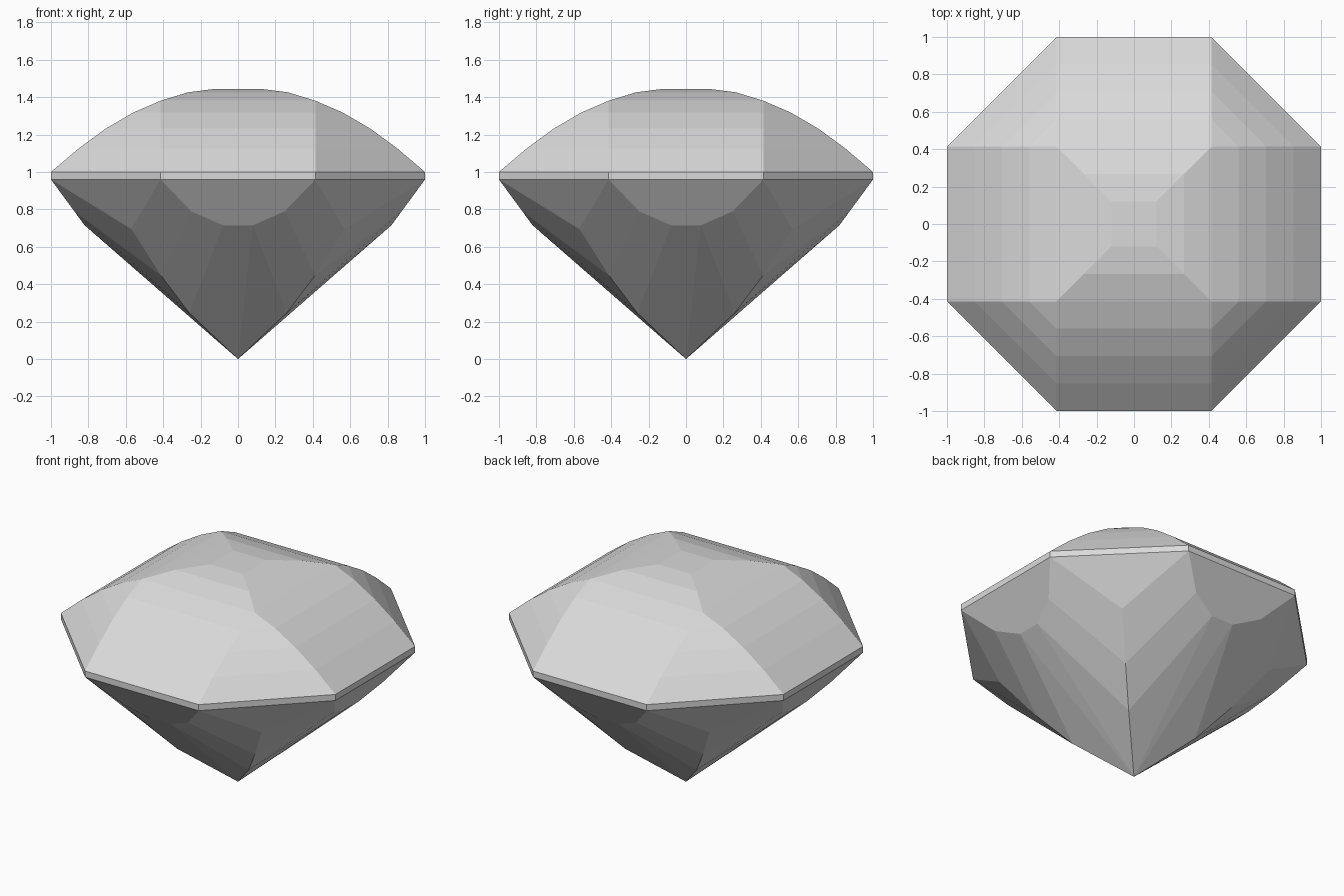
import bpy
import bmesh
from math import pi
from mathutils import Matrix, Vector

cube = bpy.data.objects.get("Cube")
if cube:
    bpy.data.objects.remove(cube, do_unlink=True)

HALF_SIDE = 0.414   # half the length of one girdle side
GIRDLE_LOW = 0.96

stone = bpy.data.materials.new("pale_grey_stone")
stone.use_nodes = True
colour = (0.7, 0.7, 0.7, 1)
stone.diffuse_color = colour
stone.node_tree.nodes["Principled BSDF"].inputs["Base Color"].default_value = colour

bm = bmesh.new()


def face(points):
    return bm.faces.new([bm.verts.new(p) for p in points])


def ring(d, z):
    """Octagon that closes to a square as it shrinks."""
    c = min(HALF_SIDE, d)
    points = []
    for turn in range(4):
        spin = Matrix.Rotation(turn * pi / 2, 3, 'Z')
        points += [spin @ Vector((x, -d, z)) for x in (-c, c)]
    return points


# Girdle band and domed crown, with a small flat table on top
profile = [(1, GIRDLE_LOW), (1, 1.0), (0.853, 1.125), (0.707, 1.232),
           (0.56, 1.318), (0.414, 1.381), (0.267, 1.426), (0.12, 1.445)]
rings = [ring(d, z) for d, z in profile]
for low, high in zip(rings, rings[1:]):
    for i in range(8):
        j = (i + 1) % 8
        face([low[i], low[j], high[j], high[i]])
face(rings[-1][::2])

# Pavilion: one quarter's facets, repeated around the axis
apex = Vector((0, 0, 0))
rim = [Vector(p) for p in ((HALF_SIDE, -1, GIRDLE_LOW),
                           (0.25, -0.875, 0.79), (0.08, -0.82, 0.715))]
ridge = [Vector((r, -r, z)) for r, z in ((0.57, 0.695), (0.412, 0.447), (0.26, 0.246))]


def mirrored(points):
    return [Vector((-p.x, p.y, p.z)) for p in points]


quarter = [rim + mirrored(rim)[::-1],
           [rim[2], mirrored(rim)[2], apex],
           [rim[0], ridge[0], Vector((1, -HALF_SIDE, GIRDLE_LOW))]]
for strip in ([rim[0], rim[1], ridge[1], ridge[0]],
              [rim[1], rim[2], ridge[2], ridge[1]],
              [rim[2], apex, ridge[2]]):
    quarter += [strip, mirrored(strip)]
for turn in range(4):
    spin = Matrix.Rotation(turn * pi / 2, 3, 'Z')
    for points in quarter:
        face([spin @ p for p in points])

# Weld into one closed stone
bmesh.ops.remove_doubles(bm, verts=bm.verts, dist=0.001)
bmesh.ops.recalc_face_normals(bm, faces=bm.faces)
mesh = bpy.data.meshes.new("cut_gemstone")
bm.to_mesh(mesh)
bm.free()
mesh.materials.append(stone)
gem = bpy.data.objects.new("cut_gemstone", mesh)
bpy.context.collection.objects.link(gem)
